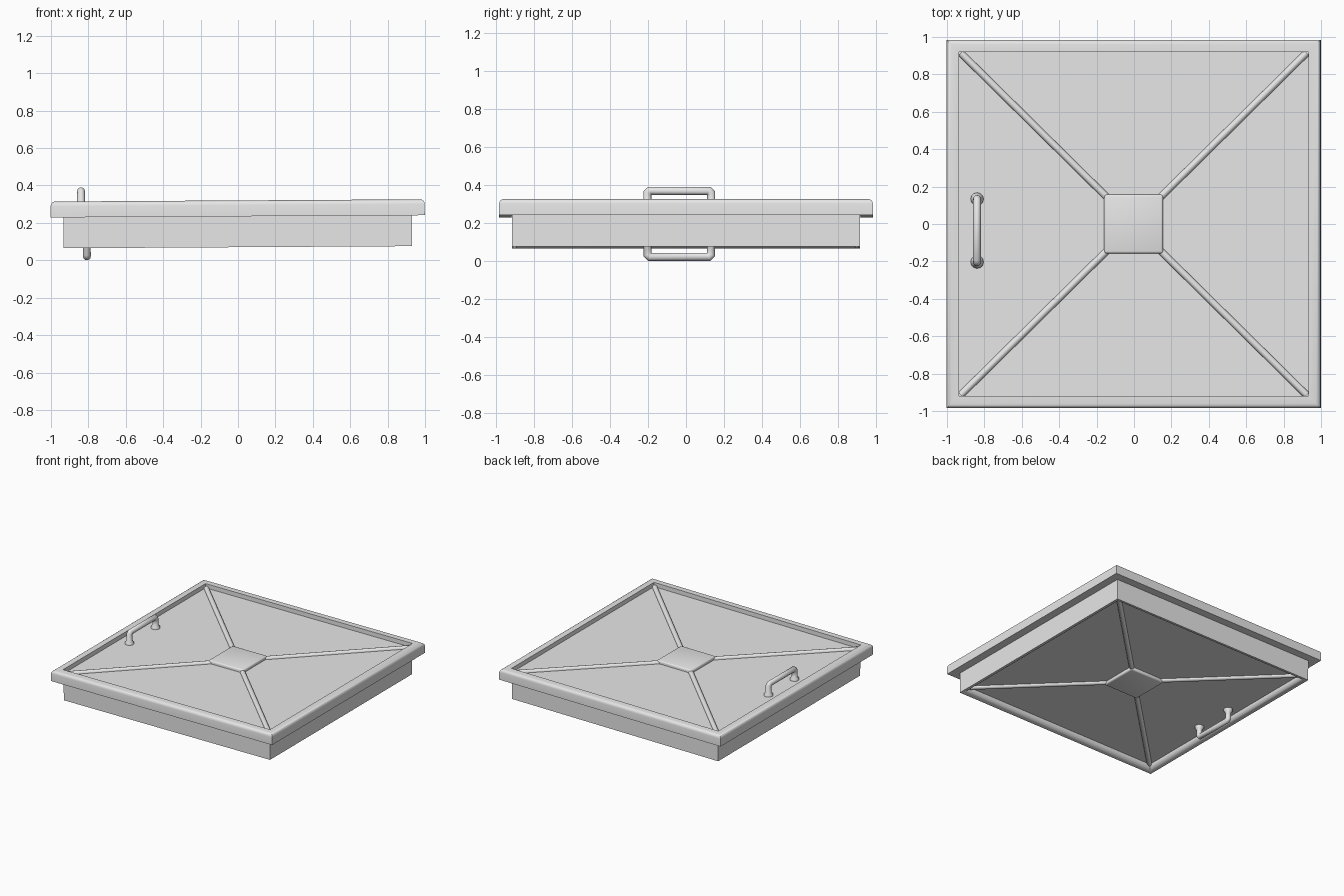
import bpy, bmesh, math
from mathutils import Vector, Matrix

cube = bpy.data.objects.get("Cube")
if cube:
    bpy.data.objects.remove(cube, do_unlink=True)

metal = bpy.data.materials.new("grey metal")
metal.use_nodes = True
grey = (0.8, 0.8, 0.8, 1)
metal.diffuse_color = grey
metal.node_tree.nodes["Principled BSDF"].inputs["Base Color"].default_value = grey

TILT = Matrix.Rotation(-0.006, 4, "Y")   # the hatch leans very slightly
TOP, BOTTOM = 0.285, 0.115               # panel surfaces


def finish(bm, name, angle=40):
    bmesh.ops.recalc_face_normals(bm, faces=bm.faces)
    bm.transform(TILT)
    mesh = bpy.data.meshes.new(name)
    bm.to_mesh(mesh)
    bm.free()
    mesh.materials.append(metal)
    obj = bpy.data.objects.new(name, mesh)
    bpy.context.collection.objects.link(obj)
    bpy.ops.object.select_all(action="DESELECT")
    obj.select_set(True)
    bpy.context.view_layer.objects.active = obj
    bpy.ops.object.shade_smooth_by_angle(angle=math.radians(angle))
    return obj


def bridge(bm, a, b):
    n = len(a)
    for i in range(n):
        bm.faces.new((a[i], a[(i + 1) % n], b[(i + 1) % n], b[i]))


def square_frame(name, profile):
    """Sweep a closed (half width, height) profile round a near-square."""
    bm = bmesh.new()
    rings = []
    for r, z in profile:
        s = r - 0.015
        rings.append([bm.verts.new(p) for p in
                      ((-r, -s, z), (r, -s, z), (r, s, z), (-r, s, z))])
    for a, b in zip(rings, rings[1:] + rings[:1]):
        bridge(bm, a, b)
    return finish(bm, name)


def arc(cx, cz, radius, start, end, steps=4):
    angles = [math.radians(start + (end - start) * i / steps) for i in range(steps + 1)]
    return [(cx + radius * math.cos(a), cz + radius * math.sin(a)) for a in angles]


def box(name, size, centre, bevel=0):
    bm = bmesh.new()
    bmesh.ops.create_cube(bm, size=1)
    bm.transform(Matrix.Translation(centre) @ Matrix.Diagonal((*size, 1)))
    if bevel:
        bmesh.ops.bevel(bm, geom=bm.edges[:], offset=bevel, segments=3,
                        profile=0.5, affect="EDGES")
    return finish(bm, name)


def tube(name, points, radii, sides=12):
    """Round bar through points, mitred at the corners."""
    bm = bmesh.new()
    pts = [Vector(p) for p in points]
    rings = []
    for i, p in enumerate(pts):
        d_in = (p - pts[max(i - 1, 0)]).normalized()
        d_out = (pts[min(i + 1, len(pts) - 1)] - p).normalized()
        turn = (d_in + d_out).normalized()
        side = turn.cross(Vector((1, 0, 0))).normalized()
        if name.endswith("rib"):
            side = turn.cross(Vector((0, 0, 1)))
        other = turn.cross(side)
        stretch = 1 / max(turn.dot(d_out or d_in), 0.7) if d_out.length else 1
        rings.append([bm.verts.new(p + radii[i] * (
            side * stretch * math.cos(a) + other * math.sin(a)))
            for a in (math.tau * k / sides for k in range(sides))])
    for a, b in zip(rings, rings[1:]):
        bridge(bm, a, b)
    bm.faces.new(rings[0])
    bm.faces.new(rings[-1])
    return finish(bm, name, 50)


# Overhanging lid rim with a rounded outer top edge
square_frame("lid_rim", [(0.935, 0.235), (0.935, 0.32)]
             + arc(0.975, 0.295, 0.025, 90, 0) + [(1.0, 0.235)])

# Lower collar with a rounded inner lip
square_frame("lower_collar", [(0.932, 0.25), (0.932, 0.07)]
             + arc(0.925, 0.11, 0.04, 270, 180) + [(0.885, 0.25)])

# Recessed panel, closing both sides of the hatch
box("top_panel", (1.88, 1.85, 0.04), (0, 0, TOP - 0.02))
box("bottom_panel", (1.8, 1.77, 0.04), (0, 0, BOTTOM + 0.02))

# Raised centre plates and diagonal ribs on both sides
for side, z, reach in (("top", TOP, 0.925), ("bottom", BOTTOM, 0.88)):
    box(side + "_centre_plate", (0.315, 0.315, 0.05), (0, 0, z), 0.012)
    for sx in (-1, 1):
        for sy in (-1, 1):
            place = ("left" if sx > 0 else "right") + ("_back" if sy > 0 else "_front")
            tube(f"{side}_{place}_rib",
                 [(sx * 0.14, sy * 0.14, z), (sx * reach, sy * (reach - 0.01), z)],
                 [0.019, 0.019])

# Pull handles with flared feet
for side, x, z, end in (("top", -0.837, TOP, 0.395), ("bottom", -0.808, BOTTOM, 0.005)):
    up = 1 if end > z else -1
    bar = end - up * 0.021
    half = [(0.168, z, 0.035), (0.168, z + up * 0.012, 0.034),
            (0.168, z + up * 0.03, 0.021), (0.168, bar - up * 0.012, 0.021),
            (0.156, bar, 0.021)]
    path = half + [(-y, h, r) for y, h, r in reversed(half)]
    tube(side + "_handle", [(x, y - 0.035, h) for y, h, r in path],
         [r for y, h, r in path])
